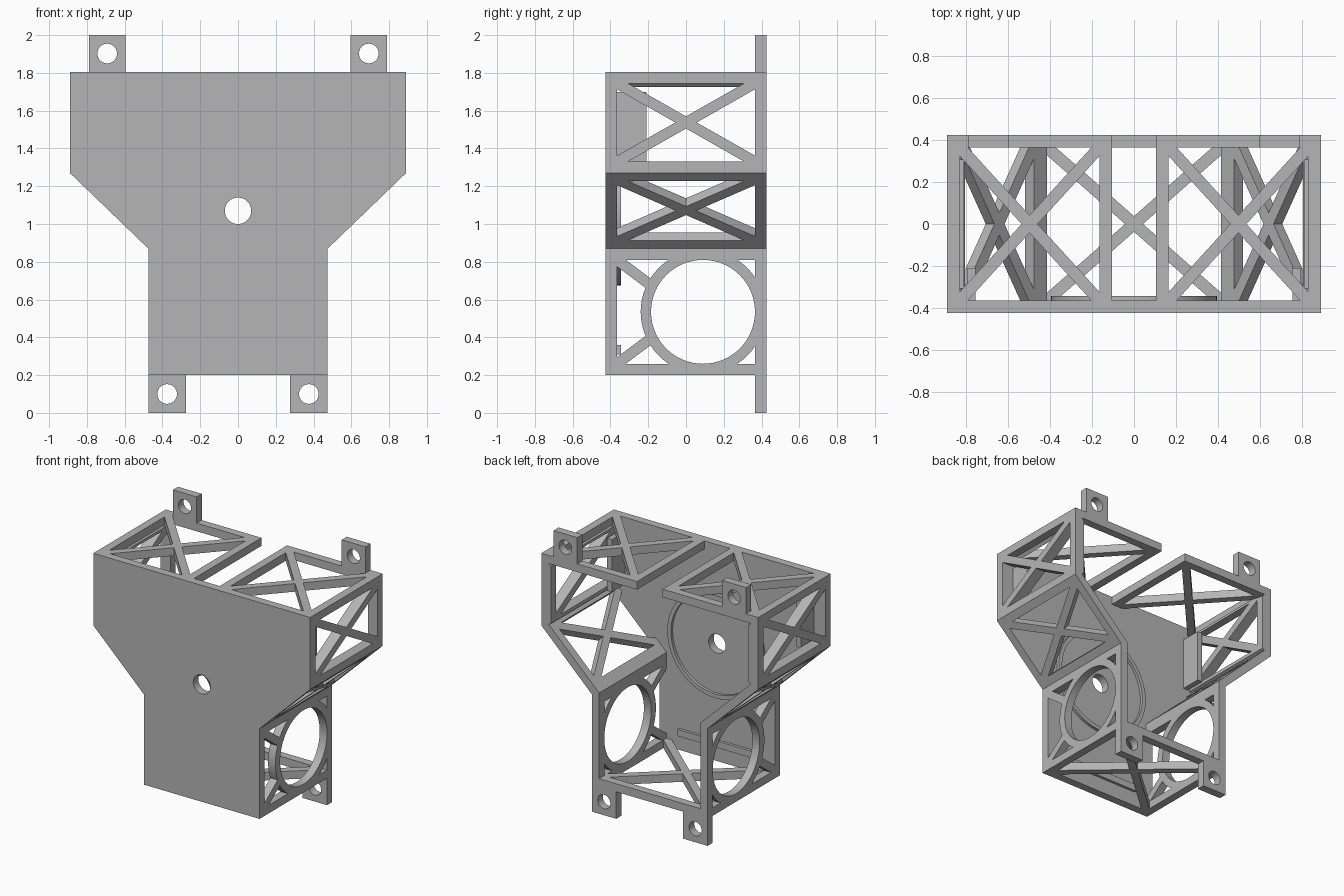
import bpy, bmesh
from math import sin, cos, tan, pi, radians, hypot
from mathutils import Vector

if "Cube" in bpy.data.objects:
    bpy.data.objects.remove(bpy.data.objects["Cube"], do_unlink=True)

grey = bpy.data.materials.new("plain grey")
grey.use_nodes = True
colour = (0.46, 0.46, 0.46, 1)
grey.diffuse_color = colour
grey.node_tree.nodes["Principled BSDF"].inputs["Base Color"].default_value = colour

HALF = 0.425      # half the depth
T = 0.06          # wall thickness and frame width
parts = []


def circle(cx, cy, r, n=64):
    return [(cx + r * cos(2 * pi * i / n), cy + r * sin(2 * pi * i / n)) for i in range(n)]


def rect(x0, x1, y0, y1):
    return [(x0, y0), (x1, y0), (x1, y1), (x0, y1)]


def slab(name, loops, t, place):
    """Fill an outline with holes, thicken it, and move each point with place(u, v, depth)."""
    curve = bpy.data.curves.new(name, 'CURVE')
    curve.dimensions = '2D'
    curve.fill_mode = 'BOTH'
    curve.extrude = t / 2
    for loop in loops:
        spline = curve.splines.new('POLY')
        spline.points.add(len(loop) - 1)
        for point, (u, v) in zip(spline.points, loop):
            point.co = (u, v, 0, 1)
        spline.use_cyclic_u = True
    temp = bpy.data.objects.new(name, curve)
    bpy.context.collection.objects.link(temp)
    graph = bpy.context.evaluated_depsgraph_get()
    mesh = bpy.data.meshes.new_from_object(temp.evaluated_get(graph))
    bpy.data.objects.remove(temp, do_unlink=True)
    bpy.data.curves.remove(curve)
    bm = bmesh.new()
    bm.from_mesh(mesh)
    bmesh.ops.remove_doubles(bm, verts=bm.verts, dist=1e-5)
    for v in bm.verts:
        v.co = place(v.co.x, v.co.y, v.co.z + t / 2)
    bmesh.ops.recalc_face_normals(bm, faces=bm.faces)
    bm.to_mesh(mesh)
    bm.free()
    mesh.materials.clear()
    mesh.materials.append(grey)
    obj = bpy.data.objects.new(name, mesh)
    bpy.context.collection.objects.link(obj)
    parts.append(obj)


def upright(y):
    return lambda u, v, d: Vector((u, y + d, v))


def wall(p0, p1, t, turn0, turn1, side):
    """Place along a section line, thickened inward, with mitred ends."""
    p0, p1 = Vector(p0), Vector(p1)
    length = (p1 - p0).length
    along = (p1 - p0) / length
    inward = Vector((-along.y, along.x))

    def place(s, y, d):
        if d > t / 2:
            if s < 1e-4:
                s += t * tan(radians(turn0) / 2)
            elif s > length - 1e-4:
                s -= t * tan(radians(turn1) / 2)
        p = p0 + along * s + inward * d
        return Vector((side * p.x, y, p.y))
    return place, length


def cross_frame(length, h=0.028):
    """Rectangle with four triangular openings that leave an X brace."""
    a, b, c = length / 2 - T, HALF - T, length / 2
    diag = hypot(a, b)
    u0, v0 = h * diag / b, h * diag / a
    loops = [rect(0, length, -HALF, HALF)]
    for k in (-1, 1):
        loops.append([(c + k * u0, 0), (c + k * a, b - v0), (c + k * a, v0 - b)])
        loops.append([(c, k * v0), (c + a - u0, k * b), (c - a + u0, k * b)])
    return loops


# Front plate with its centre hole, and the raised details behind it
right = [(0.475, 0.2), (0.475, 0.87), (0.89, 1.27), (0.89, 1.805)]
outline = right + [(-x, z) for x, z in reversed(right)]
slab("front_plate", [outline, circle(0, 1.07, 0.07)], T, upright(-HALF))
slab("raised_ring", [circle(0, 1.07, 0.395), circle(0, 1.07, 0.365)], 0.022, upright(T - HALF - 0.001))
slab("raised_bar", [rect(-0.31, 0.31, 0.31, 0.36)], 0.022, upright(T - HALF - 0.001))

# Bottom braced panel
place, n = wall((-0.475, 0.2), (0.475, 0.2), T, 90, 90, 1)
slab("bottom_panel", cross_frame(n), T, place)

for side, label in ((1, "left"), (-1, "right")):
    # Lower wall: open frame, large ring and two short braces
    place, n = wall(right[0], right[1], T, 90, -46, side)
    slab(label + "_lower_frame",
         [rect(0, n, -HALF, HALF), rect(T, n - T, T - HALF, HALF - T)], T, place)
    slab(label + "_lower_ring",
         [circle(n / 2, 0.09, 0.33), circle(n / 2, 0.09, 0.275)], T, place)
    for k, end in ((1, "upper"), (-1, "lower")):
        corner = Vector((n / 2 + k * (n / 2 - T), T - HALF))
        run = Vector((-0.6 * k, 0.8))
        across = Vector((-run.y, run.x)) * 0.028
        start, stop = corner - run * 0.03, corner + run * 0.24
        bar = [start - across, stop - across, stop + across, start + across]
        slab(f"{label}_{end}_brace", [[tuple(p) for p in bar]], T, place)

    # Sloped, upper and top braced panels
    place, n = wall(right[1], right[2], T, -46, 46, side)
    slab(label + "_sloped_panel", cross_frame(n), T, place)
    place, n = wall(right[2], right[3], 0.08, 46, 90, side)
    slab(label + "_upper_panel", cross_frame(n), 0.08, place)
    place, n = wall(right[3], (0.105, 1.805), T, 90, 0, side)
    slab(label + "_top_panel", cross_frame(n), T, place)

    # Inner fin standing behind the front plate
    slab(label + "_inner_fin", [rect(-0.37, -0.21, 1.31, 1.7)], 0.04,
         lambda y, z, d: Vector((side * (0.755 + d), y, z)))

    # Mounting ears at the back
    for end, x0, x1, z0, z1 in (("top", 0.595, 0.79, 1.805, 2.0), ("bottom", 0.275, 0.475, 0, 0.2)):
        cx, cz = side * (x0 + x1) / 2, (z0 + z1) / 2
        w = (x1 - x0) / 2
        slab(f"{label}_{end}_ear", [rect(cx - w, cx + w, z0, z1), circle(cx, cz, 0.052, 40)],
             T, upright(HALF - T))

# Smooth the round walls, keep the edges sharp
bpy.ops.object.select_all(action='DESELECT')
for obj in parts:
    obj.select_set(True)
bpy.context.view_layer.objects.active = parts[0]
bpy.ops.object.shade_smooth_by_angle(angle=radians(30))
